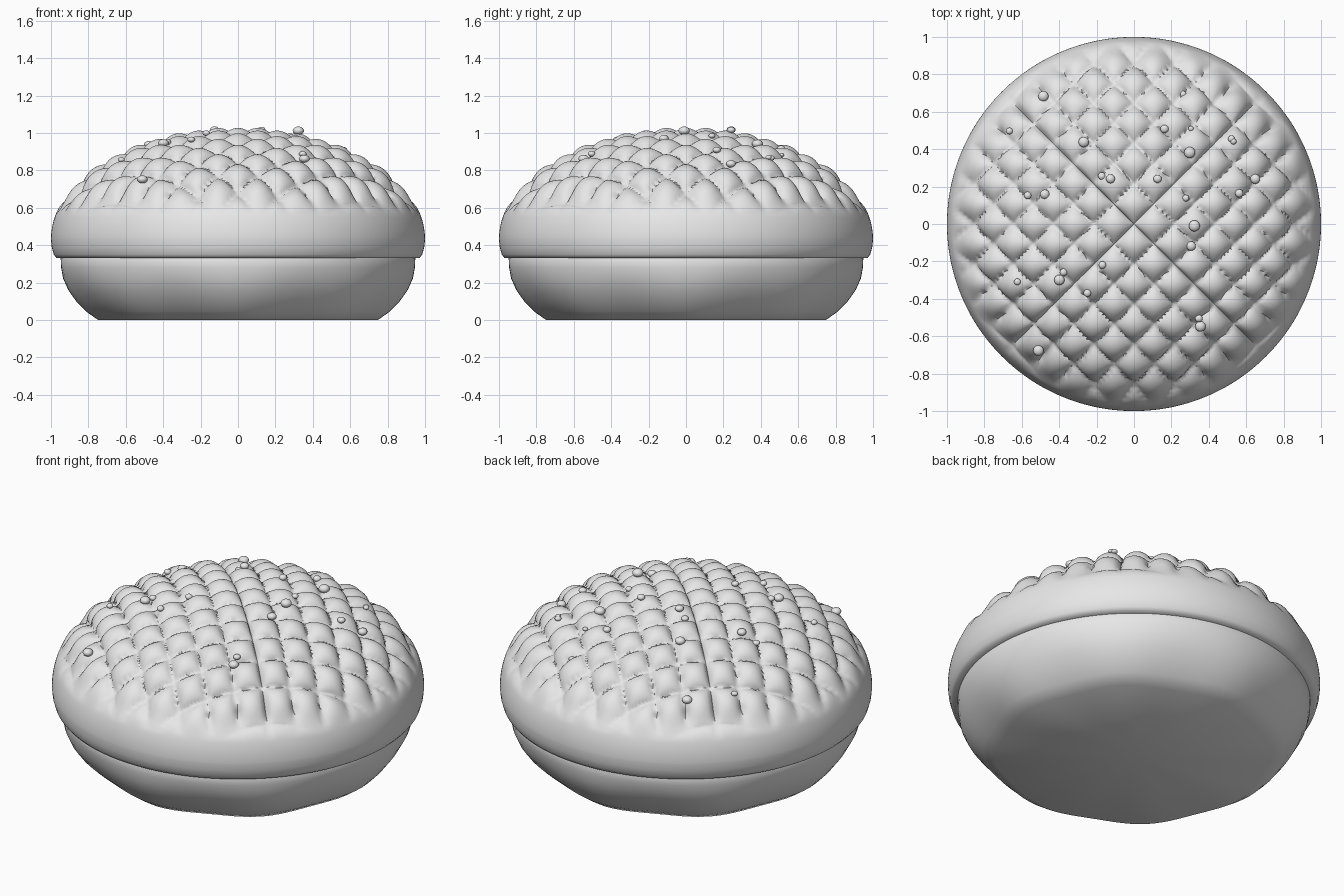
import bpy, bmesh, math
from mathutils import Vector

if "Cube" in bpy.data.objects:
    bpy.data.objects.remove(bpy.data.objects["Cube"])

CZ, H = 0.43, 0.60      # dome centre height and dome height
PITCH = 0.157           # spacing of the diagonal score lines
DEPTH = 0.055

mat = bpy.data.materials.new("light grey")
mat.diffuse_color = (0.8, 0.8, 0.8, 1)
mat.use_nodes = True
mat.node_tree.nodes["Principled BSDF"].inputs["Base Color"].default_value = mat.diffuse_color


def finish(name, bm, angle=80):
    bmesh.ops.recalc_face_normals(bm, faces=bm.faces)
    me = bpy.data.meshes.new(name)
    bm.to_mesh(me)
    bm.free()
    me.materials.append(mat)
    ob = bpy.data.objects.new(name, me)
    bpy.context.collection.objects.link(ob)
    bpy.ops.object.select_all(action='DESELECT')
    ob.select_set(True)
    bpy.context.view_layer.objects.active = ob
    bpy.ops.object.shade_smooth_by_angle(angle=math.radians(angle))
    return ob


def lathe(name, profile, segs, shape, angle):
    """Revolve (r, z) points; r = 0 closes to a pole; shape moves each point."""
    bm = bmesh.new()
    rings = []
    for r, z in profile:
        if r < 1e-6:
            rings.append([bm.verts.new(shape(0, z, 0))])
        else:
            rings.append([bm.verts.new(shape(r, z, 2 * math.pi * i / segs)) for i in range(segs)])
    for a, b in zip(rings, rings[1:]):
        for i in range(segs):
            j = (i + 1) % segs
            if len(a) == 1:
                bm.faces.new((a[0], b[i], b[j]))
            elif len(b) == 1:
                bm.faces.new((a[i], a[j], b[0]))
            else:
                bm.faces.new((a[i], a[j], b[j], b[i]))
    return finish(name, bm, angle)


def crust_point(r, z, t):
    """Press the diamond score lines into the dome, fading out near the rim."""
    x, y = r * math.cos(t), r * math.sin(t)
    fade = min(1, max(0, (z - 0.55) / 0.16))
    fade = fade * fade * (3 - 2 * fade)
    k = math.pi / PITCH / math.sqrt(2)
    cell = abs(math.sin(k * (x + y)) * math.sin(k * (x - y)))
    d = DEPTH * fade * (1 - cell ** 0.5)
    n = Vector((x, y, (z - CZ) / H ** 2)).normalized()
    return Vector((x, y, z)) - n * d


# scored cookie crust
N = 110
crust = [(math.sin(i / N * math.pi / 2), CZ + H * math.cos(i / N * math.pi / 2)) for i in range(N + 1)]
crust += [(0.996, 0.39), (0.985, 0.35), (0.97, 0.33), (0.92, 0.33), (0.85, 0.34), (0, 0.36)]
lathe("scored_crust", crust, 320, crust_point, 60)


# bread base, slightly lumpy around its lower edge
def base_point(r, z, t):
    r *= 1 + 0.018 * math.cos(8 * t) * max(0, 1 - z / 0.3)
    return Vector((r * math.cos(t), r * math.sin(t), z))


base = [(0, 0.38), (0.92, 0.38), (0.948, 0.33), (0.945, 0.28), (0.93, 0.22), (0.90, 0.16),
        (0.855, 0.10), (0.80, 0.045), (0.735, 0.0), (0, 0)]
lathe("bread_base", base, 96, base_point, 40)

# sugar grains: x, y, radius
grains = [
    (-.49, .69, .028), (.27, .715, .018), (-.67, .5, .018), (-.27, .44, .028), (.165, .515, .022),
    (.31, .52, .014), (.52, .455, .018), (.53, .44, .016), (.30, .385, .03), (-.175, .26, .02),
    (-.125, .24, .024), (.125, .24, .022), (.66, .245, .026), (-.575, .155, .02), (-.48, .16, .025),
    (.28, .14, .018), (.565, .165, .022), (.32, -.01, .03), (.31, -.12, .025), (-.17, -.22, .02),
    (-.38, -.26, .02), (-.4, -.3, .028), (-.625, -.31, .018), (-.25, -.37, .02), (.35, -.51, .02),
    (.36, -.555, .028), (-.51, -.675, .028)]
bm = bmesh.new()
for x, y, s in grains:
    r = math.hypot(x, y)
    p = crust_point(r, CZ + H * math.sqrt(1 - r * r), math.atan2(y, x))
    n = Vector((x, y, (p.z - CZ) / H ** 2)).normalized()
    new = bmesh.ops.create_uvsphere(bm, u_segments=16, v_segments=10, radius=s)["verts"]
    for v in new:
        v.co.z *= 0.75
        v.co += p + n * s * 0.5
finish("sugar_grains", bm)
